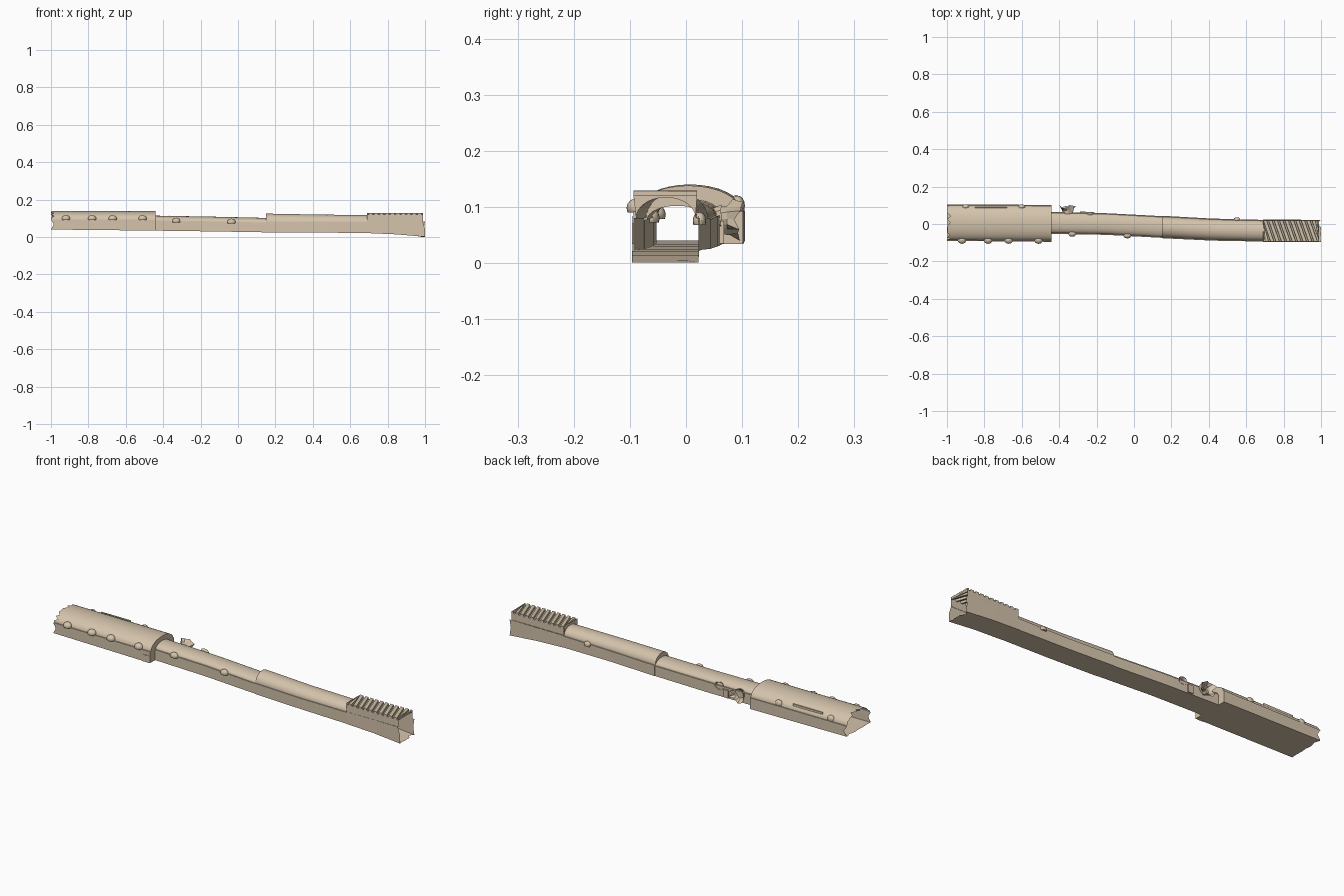
import bpy, bmesh, math, random
from mathutils import Vector, Matrix

if "Cube" in bpy.data.objects:
    bpy.data.objects.remove(bpy.data.objects["Cube"])

random.seed(4)
stone = bpy.data.materials.new("pale sandstone")
stone.diffuse_color = (0.66, 0.55, 0.41, 1)
stone.use_nodes = True
stone.node_tree.nodes["Principled BSDF"].inputs["Base Color"].default_value = stone.diffuse_color


def finish(name, bm, smooth=True, closed=False):
    if closed:
        bmesh.ops.recalc_face_normals(bm, faces=bm.faces)
    me = bpy.data.meshes.new(name)
    bm.to_mesh(me)
    bm.free()
    me.materials.append(stone)
    ob = bpy.data.objects.new(name, me)
    bpy.context.collection.objects.link(ob)
    if smooth:
        bpy.context.view_layer.objects.active = ob
        ob.select_set(True)
        bpy.ops.object.shade_smooth_by_angle(angle=math.radians(32))
        ob.select_set(False)
    return ob


def profile(yc, hw, zf, zs, zt, roof=True):
    """Closed hall section: floor, straight walls, small ledge, arched vault."""
    inner = hw - 0.005
    pts = [(yc - hw + 2 * hw * i / 6, zf) for i in range(7)]
    pts += [(yc + hw, zf + (zs - zf) * 0.5), (yc + hw, zs)]
    if roof:
        for i in range(17):
            a = math.pi * i / 16
            pts.append((yc + inner * math.cos(a), zs + (zt - zs) * math.sin(a)))
    pts += [(yc - hw, zs), (yc - hw, zf + (zs - zf) * 0.5)]
    return pts


def sample(stations, x):
    for a, b in zip(stations, stations[1:]):
        if x <= b[0] + 1e-6:
            t = (x - a[0]) / (b[0] - a[0])
            return [p + (q - p) * t for p, q in zip(a[1:], b[1:])]


def tunnel(name, stations, ragged=0, roof=True):
    """Loft the hall section; ragged=-1/1 breaks the edge at that end."""
    bm = bmesh.new()
    x0, x1 = stations[0][0], stations[-1][0]
    n = max(4, round((x1 - x0) / 0.04))
    rings = []
    for k in range(n + 1):
        x = x0 + (x1 - x0) * k / n
        ring = []
        for i, (y, z) in enumerate(profile(*sample(stations, x), roof=roof)):
            dx = 0
            if (ragged < 0 and k == 0) or (ragged > 0 and k == n):
                dx = -ragged * (0.022 * (i % 2) * random.random())
            ring.append(bm.verts.new((x + dx, y, z)))
        rings.append(ring)
    m = len(rings[0])
    gap = None if roof else 8        # roofless part leaves the top open
    for a, b in zip(rings, rings[1:]):
        for i in range(m):
            if i != gap:
                j = (i + 1) % m
                bm.faces.new((a[i], b[i], b[j], a[j]))
    bmesh.ops.reverse_faces(bm, faces=bm.faces)
    c = Vector((0, sum(v.co.y for v in rings[0]) / m, 0.07))
    f = next(f for f in bm.faces)
    if f.normal.z > 0:               # first face is floor: point it down
        bmesh.ops.reverse_faces(bm, faces=bm.faces)
    return finish(name, bm)


def step_wall(name, x, pa, pb):
    """Ring-shaped end wall joining two neighbouring sections."""
    bm = bmesh.new()
    a = [bm.verts.new((x, y, z)) for y, z in profile(*pa)]
    b = [bm.verts.new((x, y, z)) for y, z in profile(*pb)]
    for i in range(len(a)):
        j = (i + 1) % len(a)
        bm.faces.new((a[i], a[j], b[j], b[i]))
    finish(name, bm, False)


# Main halls: (x, y centre, half width, floor, spring, crown)
great = [(-1.0, 0.007, 0.098, 0.040, 0.094, 0.140), (-0.44, 0.004, 0.098, 0.034, 0.092, 0.138)]
middle = [(-0.44, 0.006, 0.059, 0.034, 0.088, 0.114), (-0.15, 0.000, 0.058, 0.030, 0.084, 0.109),
          (0.15, -0.016, 0.058, 0.025, 0.077, 0.102)]
long_hall = [(0.15, -0.016, 0.060, 0.025, 0.080, 0.125), (0.42, -0.030, 0.059, 0.024, 0.079, 0.120),
             (0.69, -0.036, 0.058, 0.021, 0.080, 0.117)]
ribbed = [(0.69, -0.036, 0.059, 0.021, 0.084, 0.12), (0.85, -0.036, 0.059, 0.014, 0.084, 0.12),
          (1.0, -0.037, 0.059, 0.001, 0.084, 0.12)]
tunnel("great_hall", great, -1)
tunnel("middle_hall", middle)
tunnel("long_hall", long_hall)
tunnel("ribbed_hall_base", ribbed, 1, roof=False)
step_wall("great_hall_end_wall", -0.44, great[-1][1:], middle[0][1:])
step_wall("long_hall_end_wall", 0.15, middle[-1][1:], long_hall[0][1:])

# Ribbed roof: slanted square ridges with closed sides
bm = bmesh.new()
rows = []
pitch, lo, hi = 0.029, 0.119, 0.129
pts = []
for k in range(-1, 12):
    x = 0.68 + k * pitch
    pts += [(x, lo), (x + 0.002, hi), (x + 0.019, hi - 0.001), (x + 0.021, lo)]
yl, yr, zs = -0.094, 0.020, 0.084
for x, z in pts:
    xl = min(max(x + 0.020, 0.69), 0.99)
    xr = min(max(x - 0.020, 0.69), 0.99)
    rows.append([bm.verts.new(p) for p in ((xl, yl - 0.001, zs), (xl, yl, zs), (xl, yl, z),
                                           (xr, yr, z), (xr, yr, zs), (xr, yr + 0.002, zs))])
for a, b in zip(rows, rows[1:]):
    for i in range(5):
        bm.faces.new((a[i], b[i], b[i + 1], a[i + 1]))
bmesh.ops.remove_doubles(bm, verts=bm.verts, dist=1e-5)
bmesh.ops.recalc_face_normals(bm, faces=bm.faces)
finish("ribbed_roof", bm, False)

# Cross wall above the vault where the square roof begins
bm = bmesh.new()
arc = [(y, z) for y, z in profile(*long_hall[-1][1:])[9:26]]
low = [bm.verts.new((0.69, y, z)) for y, z in arc]
top = [bm.verts.new((0.69, yr + (yl - yr) * i / 16, 0.124)) for i in range(17)]
for i in range(16):
    bm.faces.new((low[i], low[i + 1], top[i + 1], top[i]))
finish("ribbed_hall_cross_wall", bm, False)


# Rounded niches bulging from the walls
def niche(name, x, y, z, rx, ry, rz):
    bm = bmesh.new()
    bmesh.ops.create_uvsphere(bm, u_segments=14, v_segments=8, radius=1,
                              matrix=Matrix.Translation((x, y, z)) @ Matrix.Diagonal((rx, ry, rz, 1)))
    bmesh.ops.bisect_plane(bm, geom=bm.verts[:] + bm.edges[:] + bm.faces[:], plane_co=(x, y, z - rz * 0.45),
                           plane_no=(0, 0, 1), clear_inner=True)
    bmesh.ops.holes_fill(bm, edges=bm.edges, sides=0)
    finish(name, bm, closed=True)


for i, x in enumerate((-0.92, -0.78, -0.67, -0.51)):
    niche(f"front_niche_{i}", x, -0.086, 0.098, 0.023, 0.020, 0.018)
for i, x in enumerate((-0.90, -0.60)):
    niche(f"back_niche_{i}", x, 0.092, 0.102, 0.020, 0.013, 0.018)
niche("middle_niche_front_a", -0.33, -0.052, 0.086, 0.022, 0.016, 0.017)
niche("middle_niche_front_b", -0.035, -0.062, 0.080, 0.022, 0.015, 0.018)
niche("long_hall_niche_back", 0.55, 0.024, 0.075, 0.018, 0.012, 0.016)


# Flared side passages, open outward with a broken rim
def passage(name, x, y0, y1, z, r0, r1, squash, rough):
    bm = bmesh.new()
    rings = []
    for k in range(3):
        t = k / 2
        r = r0 + (r1 - r0) * t
        ring = []
        for i in range(14):
            a = 2 * math.pi * i / 14
            s = 1 + rough * random.uniform(-0.5, 0.5) * t
            dy = -rough * 0.03 * random.random() if k == 2 else 0
            ring.append(bm.verts.new((x + r * s * math.cos(a), y0 + (y1 - y0) * t + dy,
                                      z + squash * r * s * math.sin(a))))
        rings.append(ring)
    for a, b in zip(rings, rings[1:]):
        for i in range(14):
            j = (i + 1) % 14
            bm.faces.new((a[i], a[j], b[j], b[i]))
    bmesh.ops.recalc_face_normals(bm, faces=bm.faces)
    finish(name, bm, False)


passage("broken_side_passage", -0.355, 0.045, 0.102, 0.078, 0.022, 0.038, 0.85, 0.7)
passage("small_side_passage", -0.235, 0.035, 0.064, 0.085, 0.010, 0.025, 0.8, 0.1)


# Small blocks: wall footing, buttress and roof slot
def block(name, x0, x1, y0, y1, z0, z1):
    bm = bmesh.new()
    bmesh.ops.create_cube(bm, size=1, matrix=Matrix.Translation(((x0 + x1) / 2, (y0 + y1) / 2, (z0 + z1) / 2))
                          @ Matrix.Diagonal((x1 - x0, y1 - y0, z1 - z0, 1)))
    finish(name, bm, False)


block("great_hall_buttress", -0.485, -0.44, -0.096, -0.088, 0.034, 0.07)
block("roof_slot_rim", -0.85, -0.68, 0.086, 0.092, 0.108, 0.121)
block("middle_hall_buttress_back", -0.29, -0.26, 0.05, 0.068, 0.035, 0.075)
